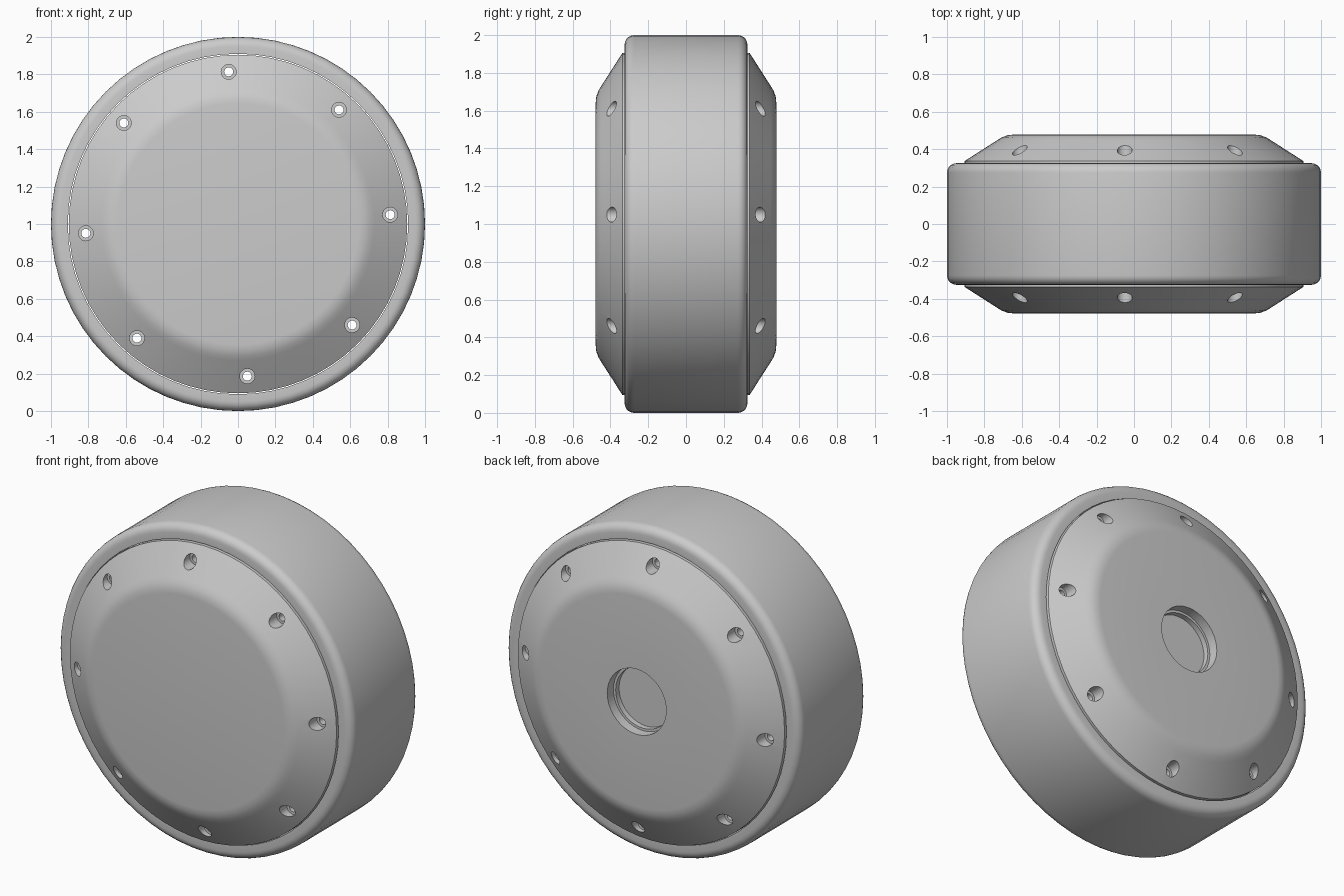
import bpy, bmesh
from math import pi, sin, cos, radians
from mathutils import Matrix, Vector

if "Cube" in bpy.data.objects:
    bpy.data.objects.remove(bpy.data.objects["Cube"])

AXIS_Z = 1.0


def revolve(name, profile, segments, closed=False, centre=(0, 0, AXIS_Z)):
    """Spin (radius, y) points around an axis parallel to y."""
    bm = bmesh.new()
    rings = []
    for r, y in profile:
        if r == 0:
            rings.append([bm.verts.new((0, y, 0))] * segments)
        else:
            rings.append([bm.verts.new((r * cos(2 * pi * i / segments), y,
                                        r * sin(2 * pi * i / segments)))
                          for i in range(segments)])
    pairs = list(zip(rings, rings[1:]))
    if closed:
        pairs.append((rings[-1], rings[0]))
    for a, b in pairs:
        for i in range(segments):
            j = (i + 1) % segments
            quad = [a[i], a[j], b[j], b[i]]
            bm.faces.new(list(dict.fromkeys(quad)))
    bmesh.ops.recalc_face_normals(bm, faces=bm.faces)
    bmesh.ops.translate(bm, verts=bm.verts, vec=Vector(centre))
    mesh = bpy.data.meshes.new(name)
    bm.to_mesh(mesh)
    bm.free()
    obj = bpy.data.objects.new(name, mesh)
    bpy.context.collection.objects.link(obj)
    return obj


def mirrored(half):
    """Complete a profile given on the +y side, ordered from +y towards y = 0."""
    return half + [(r, -y) for r, y in reversed(half)]


def smooth(obj, angle):
    bpy.ops.object.select_all(action='DESELECT')
    bpy.context.view_layer.objects.active = obj
    obj.select_set(True)
    bpy.ops.object.shade_smooth_by_angle(angle=radians(angle))


# Tyre: plain band with rounded shoulders
R = 0.05
shoulder = [(1 - R + R * sin(t * pi / 10), 0.325 - R + R * cos(t * pi / 10))
            for t in range(6)]
tyre = revolve("tyre", mirrored([(0.91, 0.325)] + shoulder), 64, closed=True)

# Hub: two sloping caps with a soft edge onto the flat face
hub = revolve("hub", mirrored([(0, 0.478), (0.645, 0.478), (0.675, 0.475),
                               (0.705, 0.464), (0.73, 0.449), (0.905, 0.337),
                               (0.905, 0.32)]), 64)

# Cutters: eight counterbored through holes and the stepped back socket
cutters = []
for i in range(8):
    a = radians(3.5 + 45 * i)
    cutters.append(revolve(f"bolt_hole_cutter_{i}",
                           mirrored([(0, 0.6), (0.04, 0.6), (0.04, 0.34),
                                     (0.024, 0.34)]), 20,
                           centre=(0.815 * cos(a), 0, AXIS_Z + 0.815 * sin(a))))
cutters.append(revolve("socket_cutter", [(0, 0.6), (0.2, 0.6), (0.2, 0.418),
                                         (0.185, 0.418), (0.185, 0.385),
                                         (0, 0.385)], 40))
for c in cutters:
    mod = hub.modifiers.new(c.name, 'BOOLEAN')
    mod.operation = 'DIFFERENCE'
    mod.solver = 'EXACT'
    mod.object = c
    bpy.context.view_layer.objects.active = hub
    bpy.ops.object.modifier_apply(modifier=mod.name)
for c in cutters:
    bpy.data.objects.remove(c, do_unlink=True)

smooth(tyre, 30)
smooth(hub, 30)
